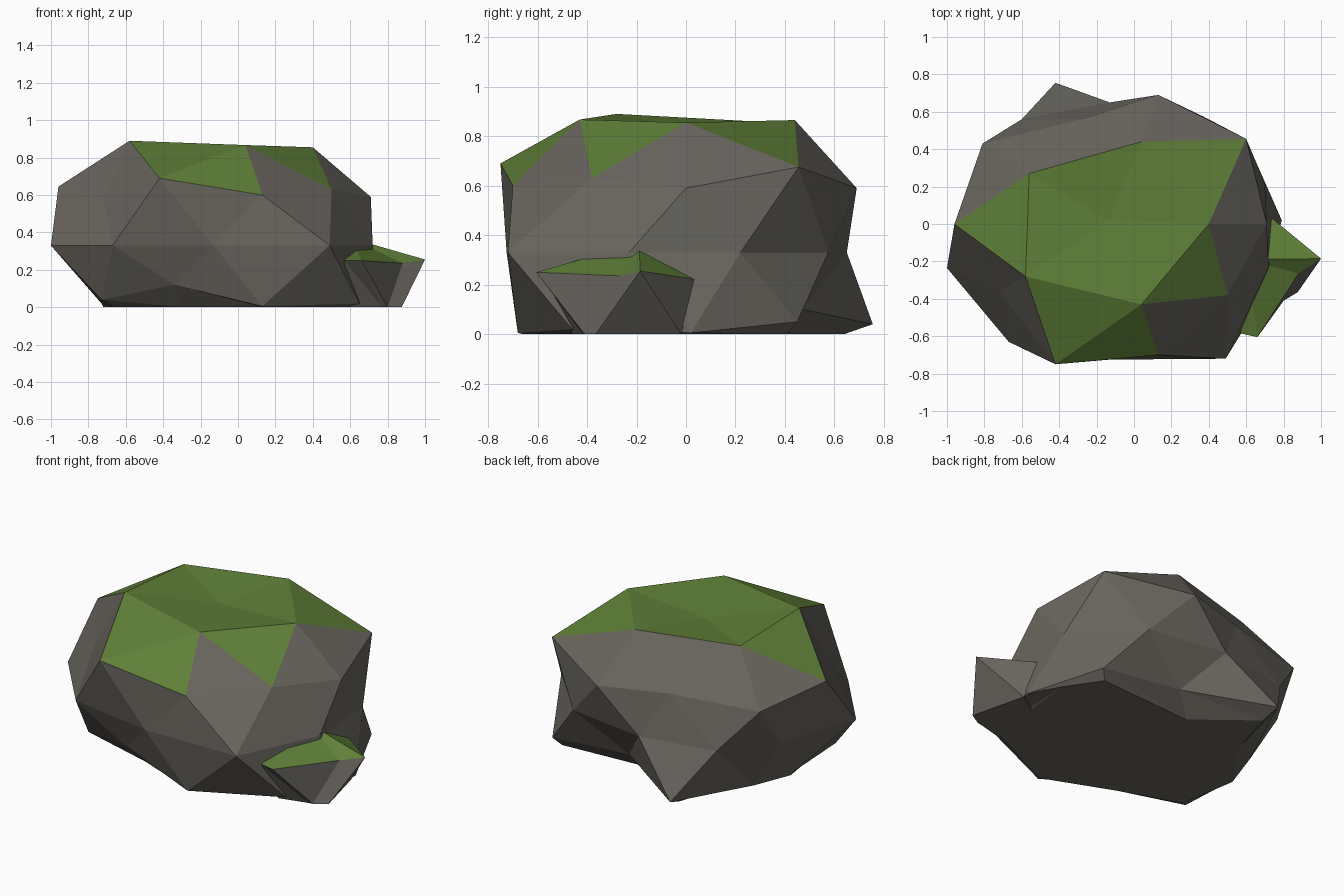
import bpy
import bmesh

cube = bpy.data.objects.get("Cube")
if cube:
    bpy.data.objects.remove(cube, do_unlink=True)


def make_material(name, colour):
    mat = bpy.data.materials.new(name)
    mat.use_nodes = True
    mat.diffuse_color = colour
    shader = mat.node_tree.nodes["Principled BSDF"]
    shader.inputs["Base Color"].default_value = colour
    shader.inputs["Roughness"].default_value = 0.9
    return mat


stone = make_material("grey stone", (0.14, 0.13, 0.112, 1))
moss = make_material("green moss", (0.115, 0.215, 0.04, 1))
STONE, MOSS = 0, 1


def add_ring(bm, points):
    return [bm.verts.new(p) for p in points]


def add_flat_ring(bm, points, height):
    return [bm.verts.new((x, y, height)) for x, y in points]


def add_face(bm, verts, material=STONE):
    face = bm.faces.new(verts)
    face.material_index = material
    return face


def stagger_rings(bm, upper, lower, shift):
    """Join two equal rings, offset by half a step, with a zigzag of triangles."""
    n = len(upper)
    for i in range(n):
        j = (i + 1) % n
        add_face(bm, (upper[i], upper[j], lower[(i + shift) % n]))
        add_face(bm, (lower[(i + shift - 1) % n], lower[(i + shift) % n], upper[i]))


def bridge_rings(bm, upper, lower):
    """Join two equal, aligned rings with pairs of triangles."""
    n = len(upper)
    for i in range(n):
        j = (i + 1) % n
        add_face(bm, (upper[i], lower[i], lower[j]))
        add_face(bm, (upper[i], lower[j], upper[j]))


def finish(bm, name):
    bmesh.ops.recalc_face_normals(bm, faces=bm.faces)
    mesh = bpy.data.meshes.new(name)
    bm.to_mesh(mesh)
    bm.free()
    mesh.materials.append(stone)
    mesh.materials.append(moss)
    obj = bpy.data.objects.new(name, mesh)
    bpy.context.collection.objects.link(obj)
    return obj


def build_boulder():
    """Faceted boulder: crown, shoulder, waist and foot rings, anticlockwise from +x."""
    bm = bmesh.new()
    # The middle of the crown dips slightly
    middle = bm.verts.new((-.14, .02, .825))
    crown = add_ring(bm, [(.4, 0, .855), (.04, .44, .865), (-.56, .27, .86),
                          (-.58, -.28, .89), (.04, -.43, .867)])
    shoulder = add_ring(bm, [
        (.71, 0, .59), (.6, .455, .675), (.13, .69, .59), (-.28, .56, .6),
        (-.81, .43, .58), (-.96, 0, .645), (-.72, -.36, .58),
        (-.42, -.75, .69), (.13, -.7, .6), (.5, -.38, .63)])
    waist = add_flat_ring(bm, [
        (.7, .22), (.37, .575), (-.13, .65), (-.6, .56), (-.83, .26),
        (-1, -.235), (-.67, -.63), (-.13, -.725), (.49, -.72), (.72, -.23)], .33)
    foot = add_ring(bm, [
        (.79, .02, .005), (.6, .45, .05), (.06, .47, .1), (-.42, .755, .04),
        (-.64, .25, .01), (-.73, 0, .02), (-.73, -.42, .04),
        (-.34, -.6, .12), (.13, -.68, .005), (.65, -.46, .02)])
    base = add_flat_ring(bm, [
        (.7, .2), (.56, .41), (-.07, .37), (-.41, .64), (-.5, .32),
        (-.72, 0), (-.66, -.36), (-.29, -.49), (.13, -.66), (.62, -.43)], 0)

    # Mossy crown, with moss spilling over some of the shoulder faces
    bare_gap, mossy_spill = 1, 4
    for k in range(5):
        nxt = crown[(k + 1) % 5]
        before, corner, after = (shoulder[(2 * k + d) % 10] for d in (-1, 0, 1))
        add_face(bm, (middle, crown[k], nxt), MOSS)
        add_face(bm, (crown[k], after, nxt), STONE if k == bare_gap else MOSS)
        add_face(bm, (crown[k], before, corner), MOSS if k == mossy_spill else STONE)
        add_face(bm, (crown[k], corner, after))

    # Sides, undercut and flat base
    stagger_rings(bm, shoulder, waist, 0)
    stagger_rings(bm, waist, foot, 1)
    bridge_rings(bm, foot, base)
    add_face(bm, base)
    return finish(bm, "boulder")


def build_ledge():
    """Small mossy-topped rock jutting out of the boulder's +x side."""
    bm = bmesh.new()
    rim = add_ring(bm, [(.6, -.19, .37), (.57, -.585, .25), (.66, -.605, .25),
                        (.88, -.265, .235), (1, -.185, .255), (.72, .045, .22)])
    base = add_flat_ring(bm, [(.6, -.15), (.6, -.46), (.77, -.415),
                              (.8, -.41), (.875, -.365), (.79, -.02)], 0)
    for i in range(1, 5):
        add_face(bm, (rim[0], rim[i], rim[i + 1]), MOSS)
    bridge_rings(bm, rim, base)
    add_face(bm, base)
    return finish(bm, "side_ledge")


build_boulder()
build_ledge()
